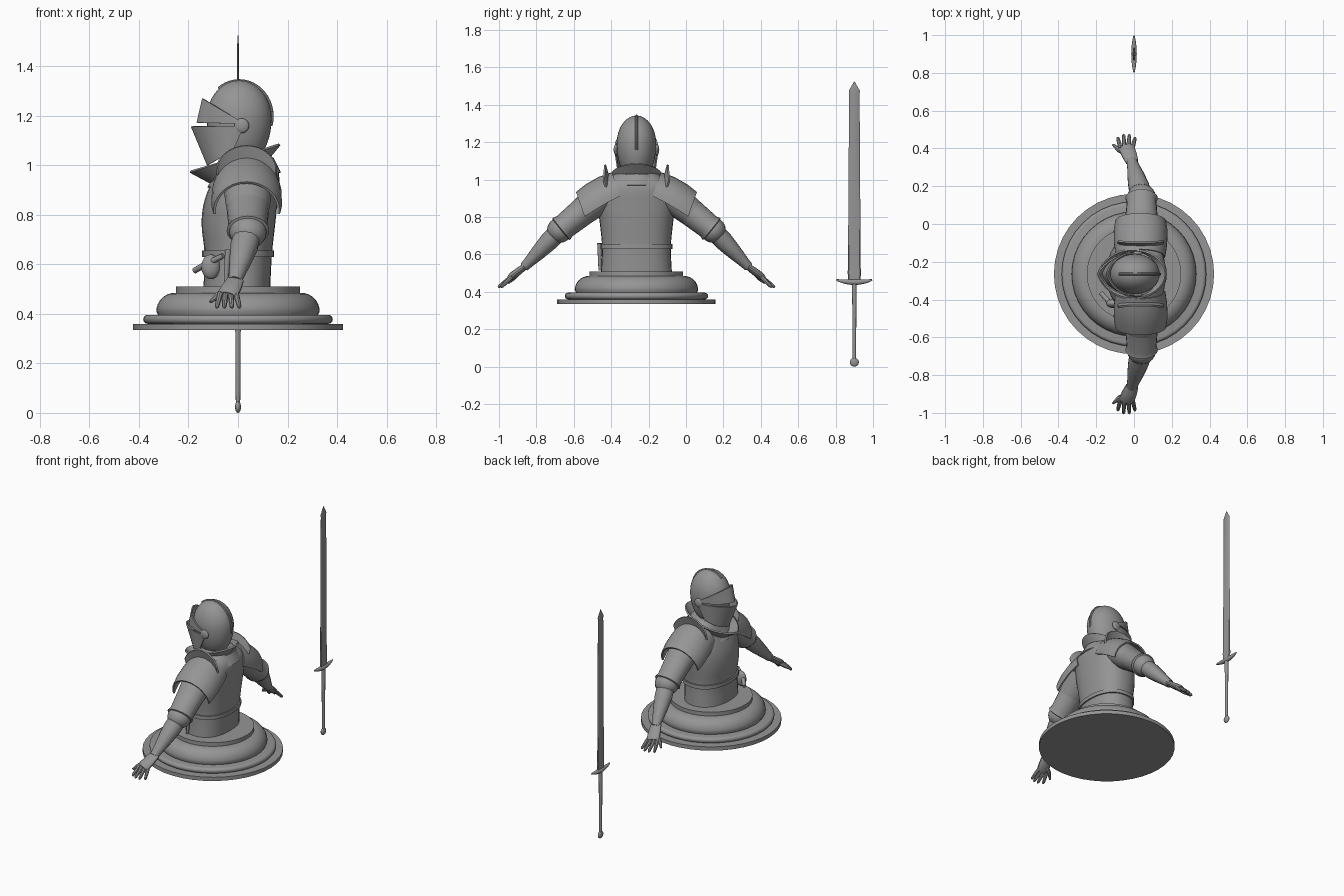
import bpy, bmesh, math
from mathutils import Vector, Matrix

cube = bpy.data.objects.get("Cube")
if cube:
    bpy.data.objects.remove(cube, do_unlink=True)

steel = bpy.data.materials.new("grey steel")
steel.use_nodes = True
steel.diffuse_color = (.3, .3, .3, 1)
steel.node_tree.nodes["Principled BSDF"].inputs["Base Color"].default_value = steel.diffuse_color

BODY_Y = -.265
SWORD_Y = .9
parts = []


def finish(name, bm, thick=0):
    """Turn a bmesh into a steel object, optionally as a thickened plate."""
    bmesh.ops.recalc_face_normals(bm, faces=bm.faces[:])
    mesh = bpy.data.meshes.new(name)
    bm.to_mesh(mesh)
    bm.free()
    mesh.materials.append(steel)
    part = bpy.data.objects.new(name, mesh)
    bpy.context.collection.objects.link(part)
    if thick:
        plate = part.modifiers.new("thickness", 'SOLIDIFY')
        plate.thickness = thick
        plate.offset = 0
    parts.append(part)


def skin(name, rings, closed=True, thick=0):
    """Join rings of points; solid with caps, or an open plate when thick is set."""
    bm = bmesh.new()
    loops = [[bm.verts.new(point) for point in ring] for ring in rings]
    count = len(loops[0])
    for lower, upper in zip(loops, loops[1:]):
        for i in range(count if closed else count - 1):
            j = (i + 1) % count
            bm.faces.new((lower[i], lower[j], upper[j], upper[i]))
    if not thick:
        bm.faces.new(loops[0])
        bm.faces.new(loops[-1])
    finish(name, bm, thick)


def ball(name, centre, radii):
    bm = bmesh.new()
    size = Matrix.Translation(centre) @ Matrix.Diagonal((*radii, 1))
    bmesh.ops.create_uvsphere(bm, u_segments=20, v_segments=12, radius=1, matrix=size)
    finish(name, bm)


def spline(rows, steps=4):
    """Smooth curve through rows of numbers."""
    result = []
    last = len(rows) - 1
    for i in range(last):
        around = [rows[min(max(i + k, 0), last)] for k in (-1, 0, 1, 2)]
        for step in range(steps):
            t = step / steps
            result.append([b + t * (c - a + t * (2 * a - 5 * b + 4 * c - d + t * (3 * (b - c) + d - a))) / 2
                           for a, b, c, d in zip(*around)])
    return result + [rows[-1]]


def oval(row, count=32, y=BODY_Y, pinch=0, square=1, half=False):
    """Tilted oval from front x, front z, back x, back z, half width; pinch points its front."""
    front, front_z, back, back_z, width = row
    points = []
    for i in range(count):
        angle = math.pi * (i / (count - 1) + .5) if half else math.tau * i / count
        c, s = (math.copysign(abs(f(angle)) ** square, f(angle)) for f in (math.cos, math.sin))
        if c < 0:
            off = abs(angle / math.pi - 1) * 2
            c -= pinch * (c + 1 - off ** 1.3)
        along = (c + 1) / 2
        points.append((front + (back - front) * along, y + width * s,
                       front_z + (back_z - front_z) * along))
    return points


def loft(name, rows, thick=0, **shape):
    skin(name, [oval(row, **shape) for row in rows], thick=thick)


def level(rows):
    """Oval rows from height, front x, back x, half width."""
    return [(front, z, back, z, width) for z, front, back, width in rows]


def lathe(name, profile, y=BODY_Y, count=40):
    loft(name, level([(z, -r, r, r) for r, z in profile]), y=y, count=count)


def tube(name, path, side=1, count=14, wide=1, across=(1, 0, 0), y=BODY_Y):
    """Tube through (point, radius) pairs; a point's y is its distance to the side."""
    points = [Vector((p[0], y + side * p[1], p[2])) for p, radius in path]
    rings = []
    for i, point in enumerate(points):
        ahead = points[min(i + 1, len(points) - 1)] - points[max(i - 1, 0)]
        u = ahead.cross(Vector(across)).normalized()
        v = u.cross(ahead).normalized() * wide
        angles = [math.tau * k / count for k in range(count)]
        rings.append([point + path[i][1] * (u * math.cos(a) + v * math.sin(a)) for a in angles])
    skin(name, rings)


def arch(name, rows, side, spread, skew):
    """Curved shoulder plate from rows of side distance, top height, half width."""
    rings = []
    for distance, top, width in rows:
        ring = []
        for i in range(-8, 9):
            angle = math.radians(spread) * i / 8
            fall = 1 - math.cos(angle)
            ring.append((.035 + width * math.sin(angle),
                         BODY_Y + side * (distance - skew * fall), top - .9 * width * fall))
        rings.append(ring)
    skin(name, rings, closed=False, thick=.01)


def visor(name, rows):
    # Each row is doubled backwards so that only its front half is drawn
    full = [(f, fz, 2 * b - f, 2 * bz - fz, w) for f, fz, b, bz, w in rows]
    skin(name, [oval(row, pinch=.6, half=True) for row in full], closed=False, thick=.008)


# Stepped round plinth with a rounded moulding and a domed tier
lathe("plinth_plate", [(.424, .335), (.424, .36)])
turns = [math.pi * i / 8 for i in range(9)]
lathe("plinth_moulding", [(.365 + .018 * math.sin(a), .378 - .018 * math.cos(a)) for a in turns])
lathe("plinth_dome", [(.32, .39)] + [(.255 + .075 * math.cos(a / 2), .41 + .075 * math.sin(a / 2))
                                     for a in turns])
lathe("plinth_top", [(.25, .48), (.25, .51)])

# Body armour, belt flange and neck rim
body = [(.5, -.14, .13, .19), (.64, -.135, .137, .184), (.76, -.147, .15, .195),
        (.86, -.135, .16, .205), (.97, -.09, .165, .19), (1.04, -.06, .12, .1)]
loft("torso", level(spline(body)), pinch=.2, square=.85)
loft("belt_flange", level([(z, -.145, .146, .193) for z in (.63, .655)]), pinch=.2, square=.85)
loft("neck_rim", [(-.12, .91, .17, .97, .16), (-.09, .965, .14, 1.03, .12)], pinch=.3, thick=.008)

# Flared collar with a pointed front
collar = [(-.1, .925, .115, 1.02, .105), (-.193, .975, .168, 1.085, .13)]
loft("collar", collar, pinch=.7, thick=.01)

# Helmet: dome above, longer taper below, with a ridge over the crown
skull = []
for i in range(-9, 12):
    a = math.pi * i / 23
    r = math.cos(a)
    skull.append((1.19 + (.153 if i > 0 else .2) * math.sin(a), .005 - .131 * r, .005 + .131 * r, .106 * r))
loft("helmet", level(skull))
crest_angles = [math.radians(8 * i - 15) for i in range(19)]
crest = [((.005 + .131 * math.cos(a), 0, 1.197 + .143 * math.sin(a)), .008) for a in crest_angles]
tube("helmet_crest", crest, count=8, across=(0, 1, 0))

# Pointed visor with an open eye slit
visor("upper_visor", [(-.142, 1.27, -.01, 1.19, .11), (-.165, 1.172, .02, 1.168, .114)])
visor("lower_visor", [(-.188, 1.157, .025, 1.16, .115), (-.122, 1, -.02, 1.06, .1)])

shoulder, elbow = Vector((.04, .15, .94)), Vector((.04, .41, .73))
wrist, knuckles = Vector((-.012, .6, .533)), Vector((-.04, .67, .48))

for side, label in ((-1, "left"), (1, "right")):
    ball(label + "_visor_pivot", (.015, BODY_Y + side * .11, 1.16), (.03, .012, .03))

    # Shoulder plate with an upright flange
    arch(label + "_shoulder_plate", [(.13, 1.035, .125), (.2, 1.01, .136), (.27, .97, .138),
                                     (.32, .93, .13)], side, 95, .04)
    arch(label + "_shoulder_flange", [(.137, .97, .115), (.168, 1.08, .125)], side, 75, -.01)

    # Arm armour
    tube(label + "_upper_arm", [(shoulder, .088), (shoulder.lerp(elbow, .4), .08), (elbow, .06)],
         side, wide=1.15, count=20)
    lames = [(.48, .07), (.55, .075), (.9, .068), (.97, .075), (1, .055)]
    tube(label + "_arm_lame", [(shoulder.lerp(elbow, t), r) for t, r in lames],
         side, wide=1.15, count=20)
    ball(label + "_elbow_cap", (elbow.x, BODY_Y + side * elbow.y, elbow.z), (.075, .068, .068))
    sleeve = [(0, .05), (.3, .051), (.6, .041), (.85, .03), (1, .025)]
    tube(label + "_forearm", [(elbow.lerp(wrist, t), r) for t, r in sleeve], side, wide=1.1)

    # Open hand with spread fingers
    palm = [(-.1, .017), (.4, .02), (.9, .021), (1.1, .016)]
    tube(label + "_palm", [(wrist.lerp(knuckles, t), r) for t, r in palm], side, wide=2)
    for k in range(4):
        fan = k - 1.5
        root = knuckles + Vector((fan * .021, -.005, .003))
        tip = knuckles + Vector((fan * .031, .072 - .008 * fan * fan, -.056))
        tube(f"{label}_finger_{k + 1}", [(root, .012), (root.lerp(tip, .5), .011),
                                         (root.lerp(tip, .9), .009), (tip, .004)], side, count=8)
    thumb = wrist + Vector((-.1, .085, -.085))
    tube(label + "_thumb", [(wrist.lerp(knuckles, .4), .016), (wrist.lerp(thumb, .7), .014),
                            (thumb, .006)], side, count=8)

# Pouch, dagger grip and sheath on the left hip
ball("belt_pouch", (-.11, BODY_Y - .155, .59), (.038, .025, .05))
tube("dagger_grip", [((-.175, .1, .575), .012), ((-.13, .15, .6), .013), ((-.06, .195, .635), .01)],
     -1, across=(0, 0, 1))
tube("dagger_sheath", [((-.04, .197, .66), .013), ((-.05, .195, .515), .008)], -1)

# Upright sword beside the figure
blade = [(.455, .007, .032), (.505, .007, .036), (.53, .0055, .034), (1.46, .004, .028),
         (1.475, .004, .03), (1.525, .001, .001)]
loft("sword_blade", level([(z, -t, t, w) for z, t, w in blade]), count=8, y=SWORD_Y, square=.5)
guard_steps = [i / 6 for i in range(-6, 7)]
tube("sword_guard", [((0, .096 * t, .452 + .012 * t * t), .004 + .011 * (1 - t * t))
                     for t in guard_steps], y=SWORD_Y)
lathe("sword_grip", [(.009, .04), (.012, .45)], y=SWORD_Y, count=12)
ball("sword_pommel", (0, SWORD_Y, .024), (.012, .024, .024))

# Apply plate thickness and smooth the curved surfaces
bpy.ops.object.select_all(action='DESELECT')
for part in parts:
    part.select_set(True)
bpy.context.view_layer.objects.active = parts[0]
bpy.ops.object.convert(target='MESH')
bpy.ops.object.shade_smooth_by_angle(angle=math.radians(35))
